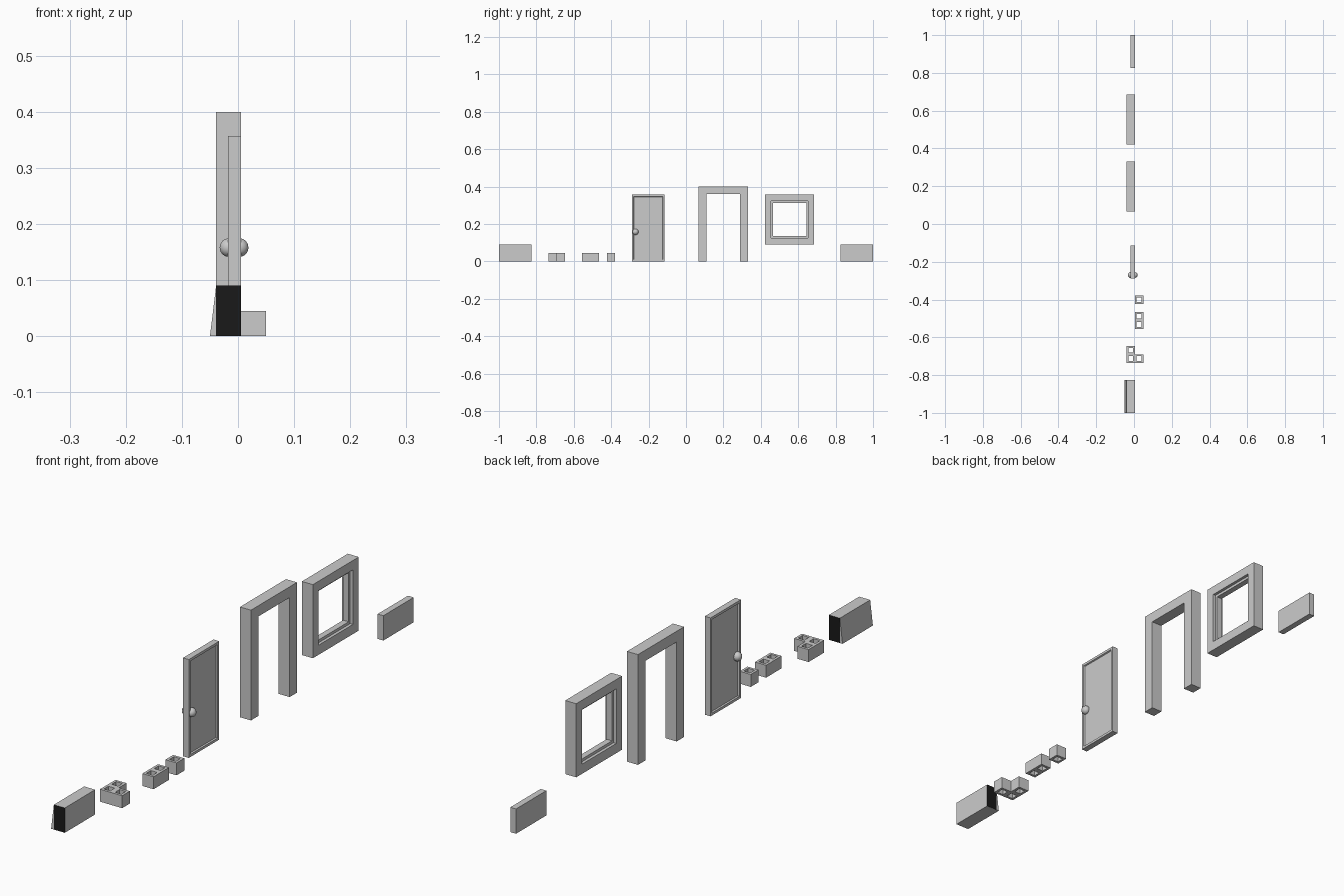
import bpy, bmesh
from mathutils import Vector

if "Cube" in bpy.data.objects:
    bpy.data.objects.remove(bpy.data.objects["Cube"])

X0, X1, XM = -0.039, 0.005, -0.018   # wall back, wall front, thin-panel back


def finish(bm, name):
    bmesh.ops.recalc_face_normals(bm, faces=bm.faces[:])
    me = bpy.data.meshes.new(name)
    bm.to_mesh(me)
    bm.free()
    ob = bpy.data.objects.new(name, me)
    bpy.context.collection.objects.link(ob)
    return ob


def grid_solid(name, us, vs, filled, place, depth):
    """Fill chosen cells of a u/v grid, extrude by depth, merge coplanar faces."""
    bm = bmesh.new()
    for i in range(len(us) - 1):
        for j in range(len(vs) - 1):
            if filled(i, j):
                c = [(us[i], vs[j]), (us[i + 1], vs[j]),
                     (us[i + 1], vs[j + 1]), (us[i], vs[j + 1])]
                bm.faces.new([bm.verts.new(place(*p)) for p in c])
    bmesh.ops.remove_doubles(bm, verts=bm.verts[:], dist=1e-5)
    ext = bmesh.ops.extrude_face_region(bm, geom=bm.faces[:], use_keep_orig=True)
    moved = [g for g in ext["geom"] if isinstance(g, bmesh.types.BMVert)]
    bmesh.ops.translate(bm, verts=moved, vec=Vector(depth))
    return finish(bm, name)


def prism(name, profile, y0, y1):
    """Extrude an x/z profile along y."""
    bm = bmesh.new()
    f = bm.faces.new([bm.verts.new((x, y0, z)) for x, z in profile])
    ext = bmesh.ops.extrude_face_region(bm, geom=[f], use_keep_orig=True)
    moved = [g for g in ext["geom"] if isinstance(g, bmesh.types.BMVert)]
    bmesh.ops.translate(bm, verts=moved, vec=(0, y1 - y0, 0))
    return finish(bm, name)


def rect(xa, xb, za, zb):
    return [(xa, za), (xb, za), (xb, zb), (xa, zb)]


def side(x):
    return lambda u, v: (x, u, v)


# Wall block with dark ends and a sloping flare along its back
wall = prism("wall_block", rect(X0, X1, 0, 0.09), -1, -0.826)
dark = bpy.data.materials.new("dark_end")
dark.diffuse_color = (0.01, 0.01, 0.01, 1)
dark.use_nodes = True
dark.node_tree.nodes["Principled BSDF"].inputs["Base Color"].default_value = dark.diffuse_color
grey = bpy.data.materials.new("block_grey")
grey.diffuse_color = (0.6, 0.6, 0.6, 1)
grey.use_nodes = True
grey.node_tree.nodes["Principled BSDF"].inputs["Base Color"].default_value = grey.diffuse_color
wall.data.materials.append(grey)
wall.data.materials.append(dark)
for p in wall.data.polygons:
    p.material_index = 1 if abs(p.normal.y) > 0.9 else 0
prism("wall_flare", [(-0.05, 0), (X0, 0), (X0, 0.09)], -1, -0.826)

# Thin wall panel
prism("thin_panel", rect(XM, X1, 0, 0.09), 0.826, 1)

# Hollow blocks: half, full and corner
C, W = 0.0445, 0.0095


def cells(start, n):
    out = [start + k * C + d for k in range(n) for d in (0, W, C - W)]
    return out + [start + n * C]


def hollow(name, x, y, nx, ny, skip=()):
    def filled(i, j):
        return (i // 3, j // 3) not in skip and not (i % 3 == 1 and j % 3 == 1)
    grid_solid(name, cells(x, nx), cells(y, ny), filled,
               lambda u, v: (u, v, 0), (0, 0, 0.045))


hollow("half_block", X1, -0.423, 1, 1)
hollow("full_block", X1, -0.555, 1, 2)
hollow("corner_block", X1 - C, -0.735, 2, 2, skip=[(1, 1)])

# Door frame: two posts and a lintel
grid_solid("door_frame", [0.067, 0.109, 0.289, 0.331], [0, 0.361, 0.4],
           lambda i, j: j == 1 or i != 1, side(X0), (X1 - X0, 0, 0))

# Window frame with a thin inner sash
ring = lambda i, j: not (i == 1 and j == 1)
grid_solid("window_frame", [0.422, 0.455, 0.652, 0.685],
           [0.09, 0.125, 0.323, 0.357], ring, side(X0), (X1 - X0, 0, 0))
grid_solid("window_sash", [0.455, 0.464, 0.643, 0.652],
           [0.125, 0.135, 0.313, 0.323], ring, side(-0.028), (0.022, 0, 0))

# Door with a recessed panel on both faces
bm = bmesh.new()
bmesh.ops.create_cube(bm, size=1)
for v in bm.verts:
    v.co = (X1 if v.co.x > 0 else XM, -0.115 if v.co.y > 0 else -0.289,
            0.357 if v.co.z > 0 else 0)
bm.normal_update()
for f in [f for f in bm.faces if abs(f.normal.x) > 0.9]:
    bmesh.ops.inset_region(bm, faces=[f], thickness=0.013)
    bmesh.ops.inset_region(bm, faces=[f], thickness=0.003, depth=-0.005)
finish(bm, "door")

# Door knobs, one per face
for name, x in (("knob_front", 0.003), ("knob_back", -0.017)):
    bpy.ops.mesh.primitive_uv_sphere_add(segments=10, ring_count=8, radius=0.0165,
                                         location=(x, -0.27, 0.158))
    bpy.context.object.name = name
    bpy.ops.object.shade_smooth()
